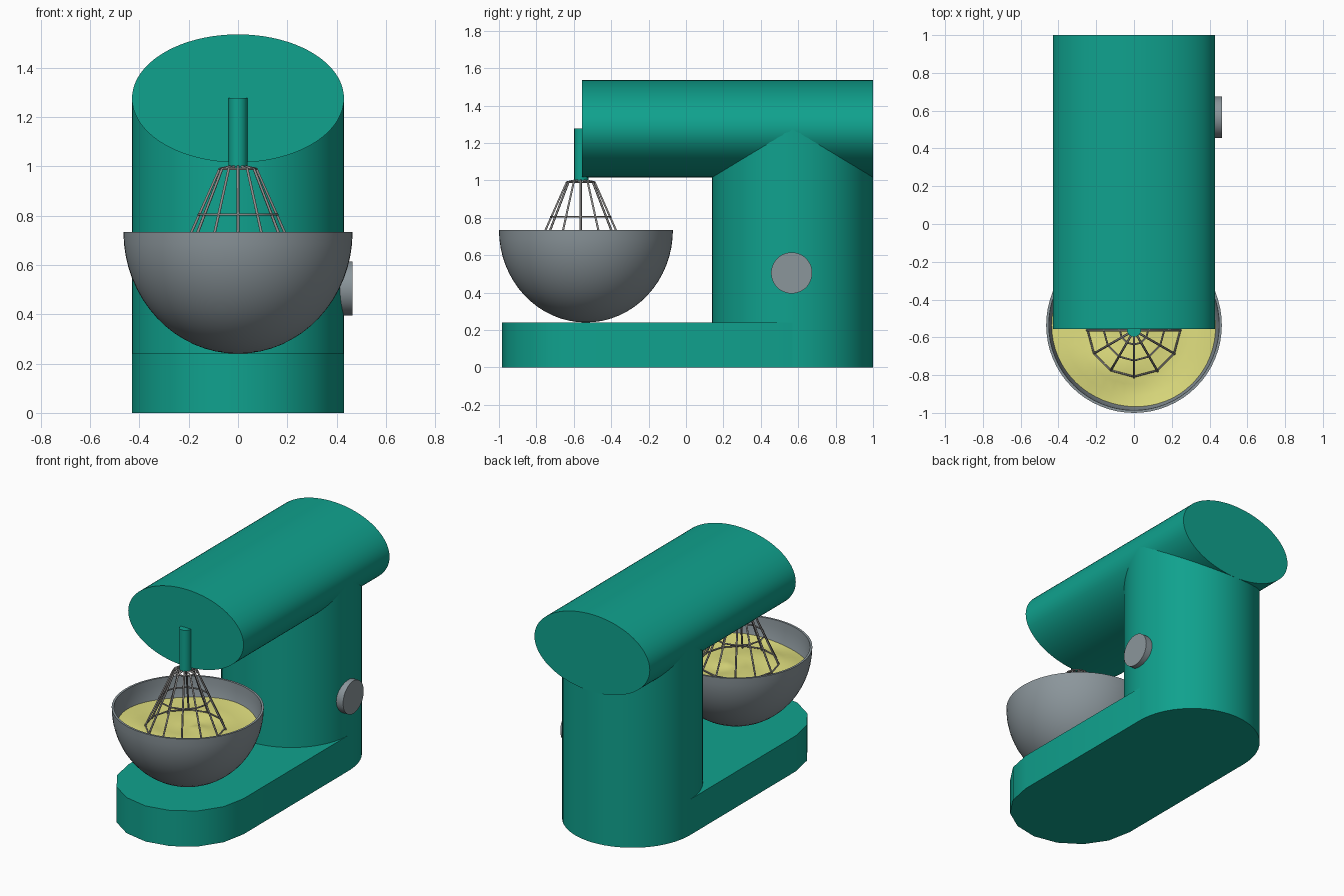
import bpy, bmesh, math
from mathutils import Matrix, Vector

if "Cube" in bpy.data.objects:
    bpy.data.objects.remove(bpy.data.objects["Cube"])


def material(name, rgb):
    m = bpy.data.materials.new(name)
    m.diffuse_color = (*rgb, 1)
    m.use_nodes = True
    m.node_tree.nodes["Principled BSDF"].inputs["Base Color"].default_value = m.diffuse_color
    return m


TEAL = material("teal enamel", (0.005, 0.36, 0.27))
STEEL = material("brushed steel", (0.26, 0.305, 0.33))
WIRE = material("whisk wire", (0.27, 0.26, 0.255))
BATTER = material("yellow batter", (0.74, 0.73, 0.21))


def make(name, bm, mat, angle=40):
    bmesh.ops.recalc_face_normals(bm, faces=bm.faces)
    me = bpy.data.meshes.new(name)
    bm.to_mesh(me)
    bm.free()
    me.materials.append(mat)
    ob = bpy.data.objects.new(name, me)
    bpy.context.collection.objects.link(ob)
    bpy.ops.object.select_all(action='DESELECT')
    ob.select_set(True)
    bpy.context.view_layer.objects.active = ob
    bpy.ops.object.shade_smooth_by_angle(angle=math.radians(angle))
    return ob


def cylinder(name, mat, centre, radius, depth, segs=64, rot=Matrix(), squash=(1, 1, 1)):
    bm = bmesh.new()
    bmesh.ops.create_cone(bm, cap_ends=True, segments=segs, radius1=radius, radius2=radius, depth=depth,
                          matrix=Matrix.Translation(centre) @ Matrix.Diagonal((*squash, 1)) @ rot)
    return make(name, bm, mat)


def tube(name, points, radius, cyclic=False):
    cu = bpy.data.curves.new(name, 'CURVE')
    cu.dimensions = '3D'
    cu.bevel_depth = radius
    cu.bevel_resolution = 1
    cu.use_fill_caps = True
    sp = cu.splines.new('POLY')
    sp.points.add(len(points) - 1)
    for p, co in zip(sp.points, points):
        p.co = (*co, 1)
    sp.use_cyclic_u = cyclic
    cu.materials.append(WIRE)
    ob = bpy.data.objects.new(name, cu)
    bpy.context.collection.objects.link(ob)
    return ob


ROT_X = Matrix.Rotation(math.pi / 2, 4, 'Y')
ROT_Y = Matrix.Rotation(math.pi / 2, 4, 'X')
R = 0.43

# base: stadium slab with faceted round ends
bm = bmesh.new()
outline = [(R * math.cos(math.pi * i / 8), 0.57 + R * math.sin(math.pi * i / 8)) for i in range(9)]
outline += [(-R * math.cos(math.pi * i / 8), -0.555 - R * math.sin(math.pi * i / 8)) for i in range(9)]
face = bm.faces.new([bm.verts.new((x, y, 0)) for x, y in outline])
ext = bmesh.ops.extrude_face_region(bm, geom=[face], use_keep_orig=True)
bmesh.ops.translate(bm, vec=(0, 0, 0.24), verts=[g for g in ext['geom'] if isinstance(g, bmesh.types.BMVert)])
make("base", bm, TEAL)

# column, oval motor head, drive shaft and speed knob
cylinder("column", TEAL, (0, 0.57, 0.637), R, 1.274)
cylinder("motor_head", TEAL, (0, 0.2225, 1.276), R, 1.555, 96, ROT_Y, (1, 1, 0.26 / R))
cylinder("drive_shaft", TEAL, (0, -0.56, 1.139), 0.038, 0.278, 16)
cylinder("speed_knob", STEEL, (0.43, 0.565, 0.505), 0.11, 0.07, 48, ROT_X)

# bowl: half ellipsoid shell, spun from outer and inner profiles
BY, RIM, T = -0.535, 0.735, 0.014
arc = [math.pi / 2 * i / 16 for i in range(17)]
profile = [(0.465 * math.sin(a), RIM - 0.495 * math.cos(a)) for a in arc]
profile += [((0.465 - T) * math.sin(a), RIM - (0.495 - T) * math.cos(a)) for a in reversed(arc)]
bm = bmesh.new()
vs = [bm.verts.new((r, BY, z)) for r, z in profile]
es = [bm.edges.new(pair) for pair in zip(vs, vs[1:])]
bmesh.ops.spin(bm, geom=vs + es, cent=(0, BY, 0), axis=(0, 0, 1), angle=2 * math.pi, steps=64)
bmesh.ops.remove_doubles(bm, verts=bm.verts, dist=0.0005)
make("bowl", bm, STEEL)

# batter: gently rippled disc filling the bowl
bm = bmesh.new()
N, RINGS = 40, 7
centre = bm.verts.new((0, BY, 0.60))
prev = None
for k in range(1, RINGS + 1):
    ring = []
    for i in range(N):
        a, r = 2 * math.pi * i / N, 0.438 * k / RINGS
        z = 0.605 + 0.012 * math.sin(3 * a + 9 * r) * r / 0.43 + 0.006 * math.sin(22 * r + 2 * a)
        ring.append(bm.verts.new((r * math.cos(a), BY + r * math.sin(a), z)))
    for i in range(N):
        j = (i + 1) % N
        if prev:
            bm.faces.new((prev[i], ring[i], ring[j], prev[j]))
        else:
            bm.faces.new((centre, ring[i], ring[j]))
    prev = ring
make("batter", bm, BATTER)

# whisk: flared wires joined by rings
WY, COUNT = -0.563, 12


def ring_points(r, z):
    return [(r * math.cos(2 * math.pi * i / COUNT), WY + r * math.sin(2 * math.pi * i / COUNT), z)
            for i in range(COUNT)]


levels = [(0.03, 1.0), (0.075, 0.99), (0.188, 0.735), (0.25, 0.6), (0.25, 0.55)]
for i, wire in enumerate(zip(*[ring_points(r, z) for r, z in levels])):
    tube("whisk_wire_%d" % (i + 1), wire, 0.006)
for label, r, z in (("top", 0.075, 0.99), ("middle", 0.16, 0.805), ("bottom", 0.245, 0.615)):
    tube("whisk_ring_" + label, ring_points(r, z), 0.005, True)
